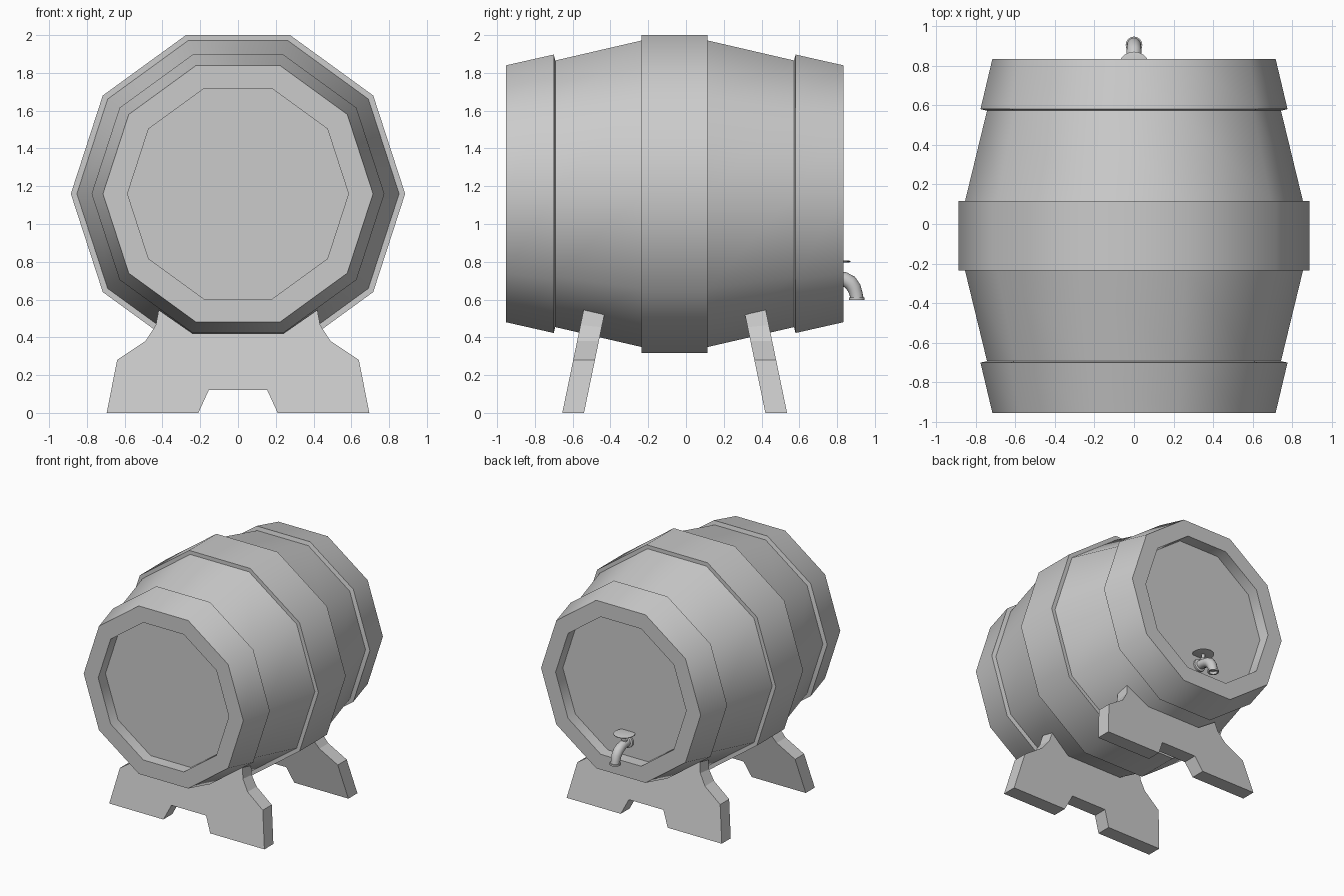
import bpy, bmesh
from math import sin, cos, pi, radians
from mathutils import Vector

if "Cube" in bpy.data.objects:
    bpy.data.objects.remove(bpy.data.objects["Cube"])

AXIS_Z = 1.16     # height of barrel axis
MID_Y = -0.06     # barrel and stand mirror plane


def finish(name, bm, smooth=None):
    bmesh.ops.recalc_face_normals(bm, faces=bm.faces)
    mesh = bpy.data.meshes.new(name)
    bm.to_mesh(mesh)
    bm.free()
    ob = bpy.data.objects.new(name, mesh)
    bpy.context.collection.objects.link(ob)
    if smooth:
        bpy.ops.object.select_all(action='DESELECT')
        ob.select_set(True)
        bpy.context.view_layer.objects.active = ob
        bpy.ops.object.shade_smooth_by_angle(angle=radians(smooth))
    return ob


def tube(name, sections, sides, smooth):
    """Skin rings (y, z, radius, tilt) lying in the x / tilted-yz plane; tilt 0 faces +y."""
    bm = bmesh.new()
    rings = []
    for y, z, r, tilt in sections:
        t = radians(tilt)
        up = Vector((0, sin(t), cos(t)))
        rings.append([bm.verts.new(Vector((r * cos(a), y, z)) + up * r * sin(a))
                      for a in (2 * pi * i / sides for i in range(sides))])
    for a, b in zip(rings, rings[1:]):
        for i in range(sides):
            j = (i + 1) % sides
            bm.faces.new((a[i], a[j], b[j], b[i]))
    bm.faces.new(rings[0])
    bm.faces.new(rings[-1])
    return finish(name, bm, smooth)


# Ten-sided barrel: half profile (distance from middle, radius), mirrored
half = [(0.175, 0.885), (0.175, 0.853), (0.632, 0.742), (0.64, 0.775),
        (0.893, 0.715), (0.893, 0.585), (0.80, 0.585)]
profile = [(-d, r) for d, r in reversed(half)] + half
tube("barrel", [(MID_Y + d, AXIS_Z, r, 0) for d, r in profile], 10, 40)

# Leaning stand legs: right half outline, mirrored in x
outline = [(0.155, 0.12), (0.21, 0), (0.695, 0), (0.64, 0.28), (0.49, 0.38),
           (0.435, 0.465), (0.42, 0.545), (0.24, 0.42)]
outline += [(-x, z) for x, z in reversed(outline)]


def leg(name, side):
    bm = bmesh.new()
    layers = []
    for offset in (0.595, 0.48):
        layer = []
        for x, z in outline:
            if offset < 0.5 and z > 0.4:
                z -= 0.025 * (z - 0.4) / 0.145   # squared-off top
            layer.append(bm.verts.new((x, MID_Y + side * (offset - 0.207 * z), z)))
        layers.append(layer)
        bm.faces.new(layer)
    n = len(outline)
    for i in range(n):
        j = (i + 1) % n
        bm.faces.new((layers[0][i], layers[0][j], layers[1][j], layers[1][i]))
    finish(name, bm)


leg("front_leg", -1)
leg("back_leg", 1)

# Tap: flange and curved spout with lipped outlet
tube("tap_spout", [(0.735, 0.725, 0.05, 0), (0.755, 0.725, 0.05, 0),
                   (0.76, 0.724, 0.034, 0), (0.80, 0.72, 0.034, 12),
                   (0.84, 0.708, 0.037, 20), (0.87, 0.69, 0.039, 38),
                   (0.89, 0.662, 0.037, 60), (0.90, 0.63, 0.035, 78),
                   (0.904, 0.612, 0.035, 90), (0.904, 0.612, 0.042, 90),
                   (0.904, 0.598, 0.042, 90), (0.904, 0.598, 0.03, 90),
                   (0.902, 0.62, 0.03, 90)], 16, 40)

# Tap stem and round handle
tube("tap_stem", [(0.79, 0.71, 0.024, 90), (0.79, 0.76, 0.024, 90),
                  (0.79, 0.765, 0.014, 90), (0.79, 0.80, 0.014, 90)], 12, 40)
tube("tap_handle", [(0.79, 0.796, 0.07, 90), (0.79, 0.799, 0.08, 90),
                    (0.79, 0.804, 0.08, 90), (0.79, 0.807, 0.07, 90)], 20, 40)
